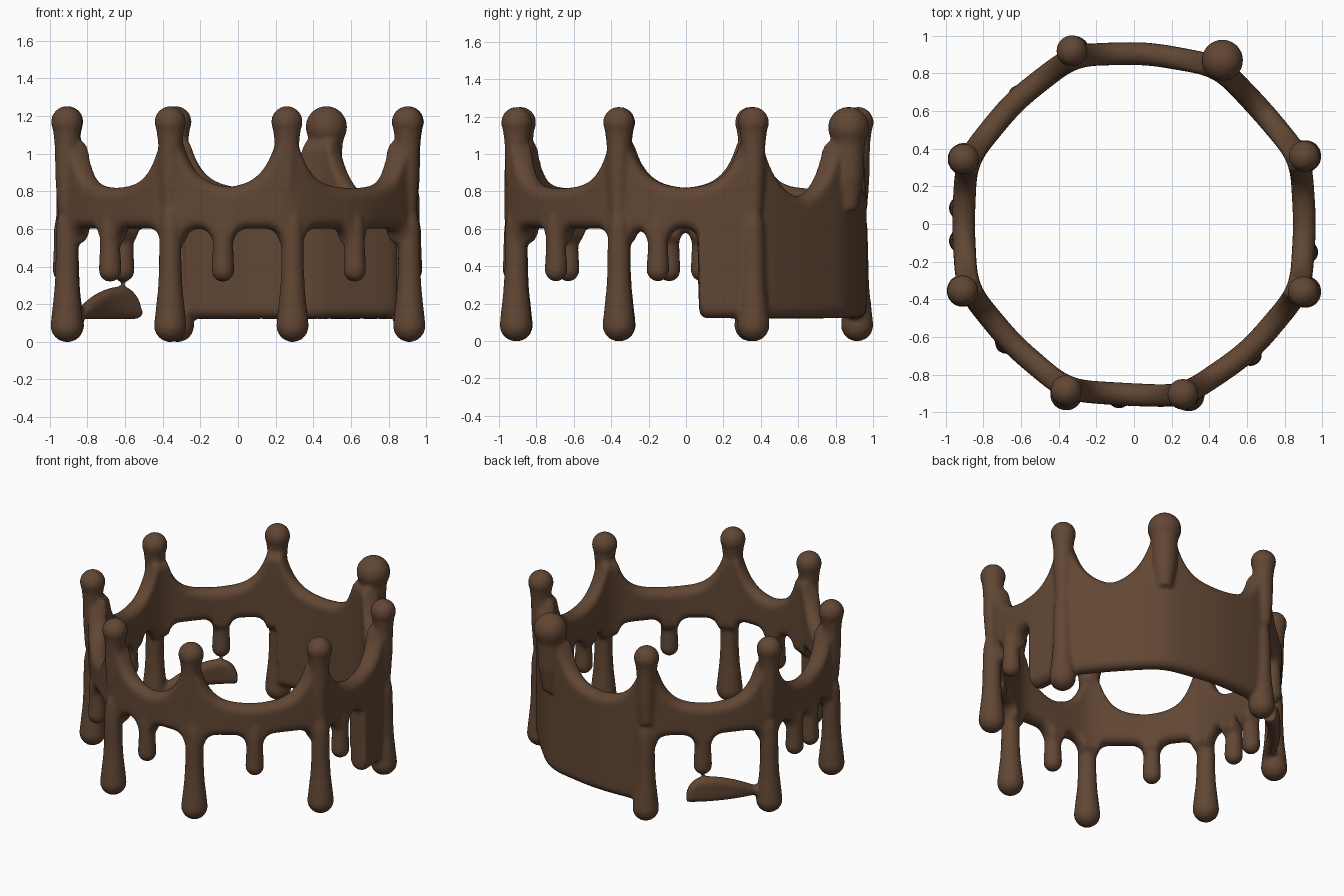
import bpy, bmesh, math
from math import sin, cos, radians, degrees, pi, exp, sqrt, atan2

if "Cube" in bpy.data.objects:
    bpy.data.objects.remove(bpy.data.objects["Cube"])

bm = bmesh.new()

# Tall knobs (x, y, size) and the drips hanging from the band
POSTS = [(0.905, 0.36, 1), (0.47, 0.87, 1.32), (-0.33, 0.92, 1), (-0.905, 0.345, 1),
         (-0.91, -0.355, 1), (-0.36, -0.885, 1), (0.26, -0.905, 1), (0.9, -0.36, 1)]
LONG = [(0.91, 0.36), (-0.32, 0.915), (-0.905, 0.345), (-0.91, -0.355),
        (-0.36, -0.905), (0.29, -0.91), (0.91, -0.36)]
SHORT = [(0.62, -0.695), (0.92, -0.15), (-0.08, -0.92), (-0.68, -0.63),
         (-0.925, -0.09), (-0.925, 0.085), (-0.61, 0.68)]
PLATE = (4.5, 108.0)   # deep skirt, in degrees


def angle(p):
    return degrees(atan2(p[1], p[0]))


def gap(a, b):
    """Arc length between two angles."""
    return abs((a - b + 180) % 360 - 180) * pi / 180 * 0.92


def ring_radius(a):
    d = min(gap(a, angle(p)) for p in POSTS)
    return 0.905 + 0.03 * exp(-(d / 0.16) ** 2)


def top(a):
    z = 0
    for p in POSTS:
        w = 0.05 if p[2] == 1 else 0.08
        d = max(gap(a, angle(p)) - w, 0)
        z = max(z, 0.26 * exp(-d / 0.078))
    return 0.815 + z - 0.05 * exp(-(gap(a, 41) / 0.16) ** 2)


def arch(d, r=0.08):
    """Underside of the band, rounding down beside a drip."""
    return 0.6 - (r - sqrt(max(r * r - (r - d) ** 2, 0)) if d < r else 0)


def bottom(a):
    if PLATE[0] <= a % 360 <= PLATE[1]:
        e = min(gap(a, PLATE[0]), 0.04)
        return 0.12 + 0.04 - sqrt(0.04 ** 2 - (0.04 - e) ** 2)
    z = arch(min(gap(a, PLATE[0]), gap(a, PLATE[1])))
    for group, w in ((LONG, 0.06), (SHORT, 0.052)):
        for p in group:
            z = min(z, arch(max(gap(a, angle(p)) - w, 0)))
    return z


def sweep(angles, closed, ztop, zbot, radius, th):
    """Sweep a rounded upright section around the ring."""
    n, rings = 20, []
    for a in angles:
        t, b, r0, ca, sa = ztop(a), zbot(a), radius(a), cos(radians(a)), sin(radians(a))
        h, m = (t - b) / 2, (t + b) / 2
        c = min(th, h)
        ring = []
        for k in range(n):
            f = 2 * pi * (k + 0.5) / n
            s = 1 if sin(f) > 0 else -1
            r = r0 + th * cos(f)
            ring.append(bm.verts.new((r * ca, r * sa, m + s * (h - c) + c * sin(f))))
        rings.append(ring)
    pairs = list(zip(rings, rings[1:])) + ([(rings[-1], rings[0])] if closed else [])
    for p, q in pairs:
        for k in range(n):
            j = (k + 1) % n
            bm.faces.new((p[k], q[k], q[j], p[j]))
    if not closed:
        bm.faces.new(rings[0])
        bm.faces.new(rings[-1][::-1])


def lathe(x, y, profile, n=28):
    """Turn (radius, z) points, listed bottom to top, about an upright axis."""
    rings = [[bm.verts.new((x + r * cos(2 * pi * k / n), y + r * sin(2 * pi * k / n), z))
              for k in range(n)] for r, z in profile]
    for p, q in zip(rings, rings[1:]):
        for k in range(n):
            j = (k + 1) % n
            bm.faces.new((p[k], p[j], q[j], q[k]))
    bm.faces.new(rings[0][::-1])
    bm.faces.new(rings[-1])


def ball_end(r, zc, start, stop, steps=12):
    return [(r * cos(radians(start + (stop - start) * i / steps)),
             zc + r * sin(radians(start + (stop - start) * i / steps)))
            for i in range(steps + 1)]


# Band with scalloped top, arched underside and deep rear skirt
sweep([i * 0.5 for i in range(720)], True, top, bottom, ring_radius, 0.061)

# Knobs
for x, y, s in POSTS:
    r = 0.084 * s
    neck = [(0.05, 0.7), (0.062 * s, 0.88), (0.064 * s, 1.0), (0.066 * s, 1.06)]
    lathe(x, y, neck + ball_end(r, 1.253 - r, -28, 86))

# Long drips
for x, y in LONG:
    lathe(x, y, ball_end(0.087, 0.085, -86, 12)
          + [(0.078, 0.17), (0.067, 0.27), (0.061, 0.38), (0.06, 0.5), (0.056, 0.62), (0.04, 0.7)])

# Short drips
for x, y in SHORT:
    lathe(x, y, ball_end(0.061, 0.379, -86, 0) + [(0.056, 0.48), (0.054, 0.6), (0.04, 0.68)])

# Leaf-like remnant beside the rear left drip
def leaf_top(a):
    t = (a - 125) / 33
    return 0.15 + 0.145 * (min(t / 0.22, 1) * (2 - min(t / 0.22, 1))) ** 0.5 \
        * (1 - max((t - 0.25) / 0.75, 0) ** 1.7)

sweep([125.2 + i * 0.5 for i in range(66)], False, leaf_top, lambda a: 0.118,
      lambda a: 0.915, 0.042)

bmesh.ops.recalc_face_normals(bm, faces=bm.faces)
mesh = bpy.data.meshes.new("dripping_crown")
bm.to_mesh(mesh)
bm.free()
crown = bpy.data.objects.new("dripping_crown", mesh)
bpy.context.collection.objects.link(crown)

brown = bpy.data.materials.new("chocolate brown")
brown.diffuse_color = (0.12, 0.062, 0.034, 1)
brown.use_nodes = True
brown.node_tree.nodes["Principled BSDF"].inputs["Base Color"].default_value = brown.diffuse_color
mesh.materials.append(brown)

# Melt all parts into one smooth skin
remesh = crown.modifiers.new("melt", 'REMESH')
remesh.mode = 'VOXEL'
remesh.voxel_size = 0.013
remesh.use_smooth_shade = True
soften = crown.modifiers.new("soften", 'SMOOTH')
soften.factor = 0.5
soften.iterations = 8
bpy.context.view_layer.objects.active = crown
crown.select_set(True)
for name in ("melt", "soften"):
    bpy.ops.object.modifier_apply(modifier=name)
bpy.ops.object.shade_smooth()
